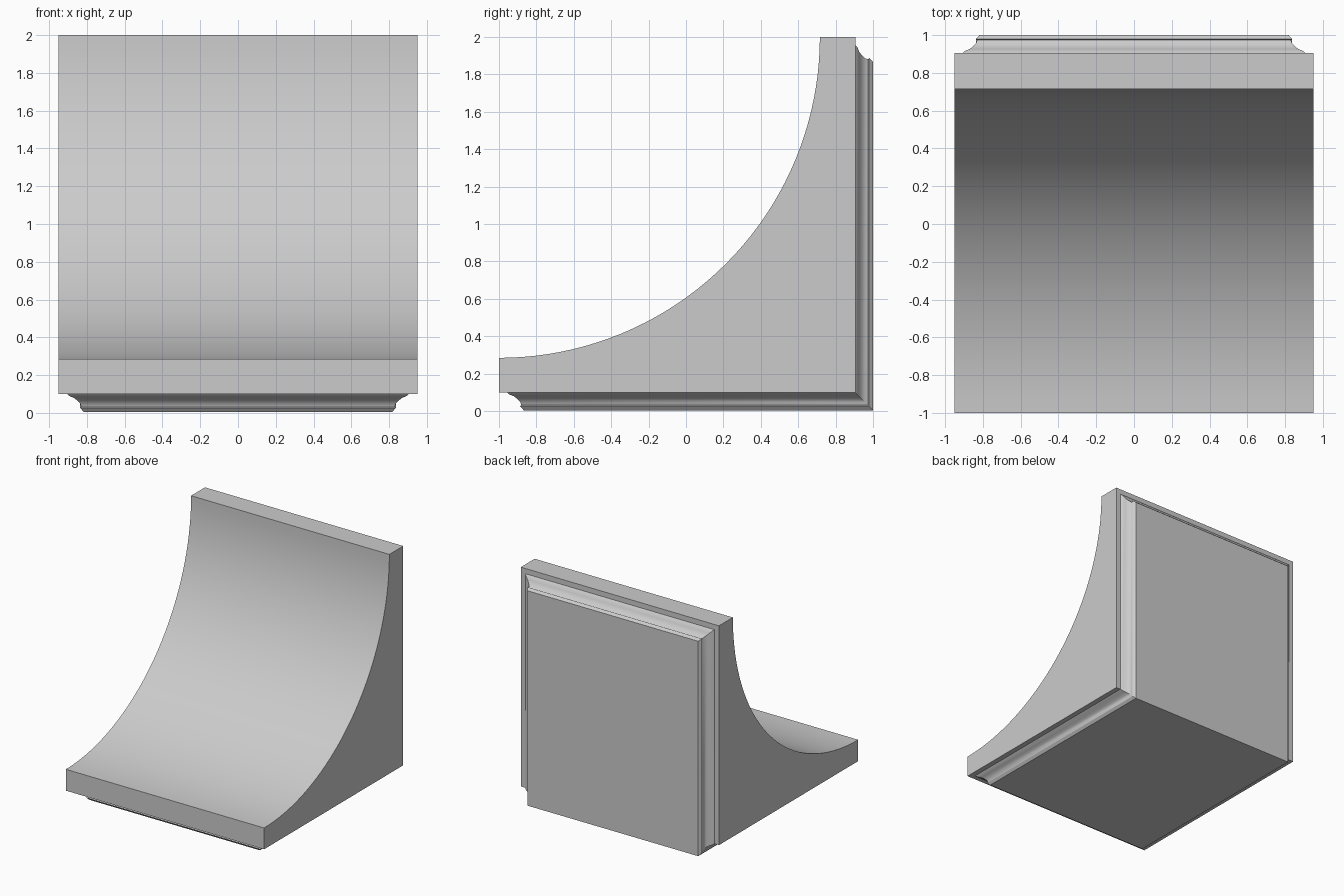
import bpy, bmesh, math

if "Cube" in bpy.data.objects:
    bpy.data.objects.remove(bpy.data.objects["Cube"])

HALF_W = 0.95          # half width of the body
BACK, BASE = 0.905, 0.1  # body back plane and underside
TOP, FRONT = 2.0, -1.0
R = 1.715              # radius of the concave ramp


def finish(name, bm, angle=30):
    bmesh.ops.recalc_face_normals(bm, faces=bm.faces)
    mesh = bpy.data.meshes.new(name)
    bm.to_mesh(mesh)
    bm.free()
    ob = bpy.data.objects.new(name, mesh)
    bpy.context.collection.objects.link(ob)
    bpy.ops.object.select_all(action='DESELECT')
    ob.select_set(True)
    bpy.context.view_layer.objects.active = ob
    bpy.ops.object.shade_smooth_by_angle(angle=math.radians(angle))
    return ob


def bridge(bm, a, b):
    for k in range(len(a)):
        n = (k + 1) % len(a)
        bm.faces.new((a[k], a[n], b[n], b[k]))


# Curved body: side profile extruded across x
steps = 40
profile = [(FRONT + R * math.sin(t), TOP - R * math.cos(t))
           for t in (math.pi / 2 * k / steps for k in range(steps + 1))]
profile += [(BACK, TOP), (BACK, BASE), (FRONT, BASE)]
bm = bmesh.new()
left, right = ([bm.verts.new((x, y, z)) for y, z in profile] for x in (-HALF_W, HALF_W))
bridge(bm, left, right)
bm.faces.new(left)
bm.faces.new(right)
finish("curved_body", bm)

# Moulded L-shaped panel on the back and underside: (inset, depth) steps, mitred at the corner
moulding = [(0.045, -0.02), (0.045, 0.0), (0.055, 0.01), (0.08, 0.02), (0.10, 0.035),
            (0.115, 0.052), (0.12, 0.068), (0.114, 0.073), (0.133, 0.095)]
bm = bmesh.new()
rings = []
for inset, depth in moulding:
    path = [(FRONT + inset, BASE - depth), (BACK + depth, BASE - depth),
            (BACK + depth, TOP - inset)]
    x = HALF_W - inset
    loop = [(x, y, z) for y, z in path] + [(-x, y, z) for y, z in reversed(path)]
    rings.append([bm.verts.new(p) for p in loop])
for a, b in zip(rings, rings[1:]):
    bridge(bm, a, b)
for r in (rings[0], rings[-1]):
    bm.faces.new((r[0], r[1], r[4], r[5]))
    bm.faces.new((r[1], r[2], r[3], r[4]))
finish("moulded_back_and_base_panel", bm)
